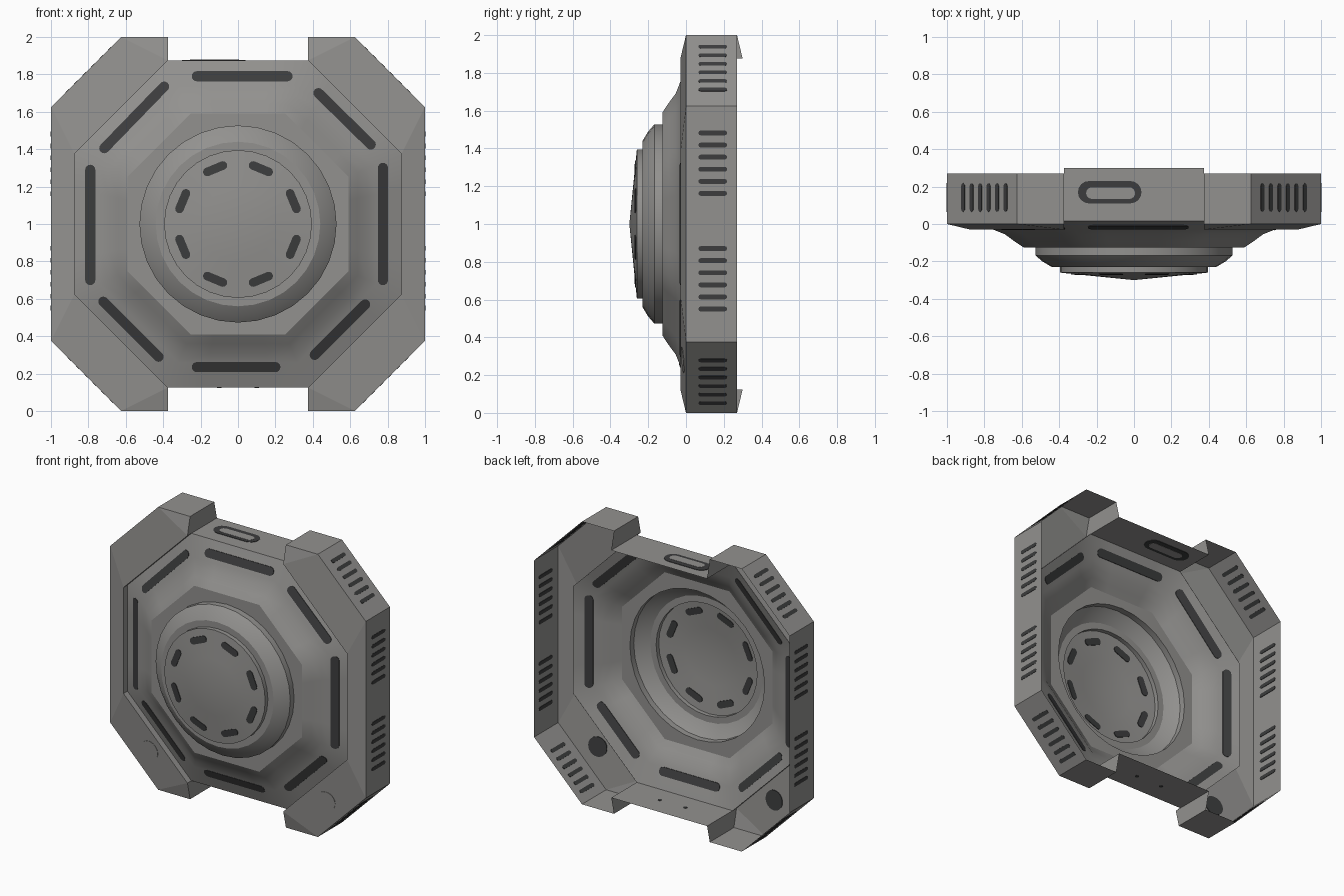
import bpy, bmesh, math
from mathutils import Vector

if "Cube" in bpy.data.objects:
    bpy.data.objects.remove(bpy.data.objects["Cube"])


def material(name, col):
    m = bpy.data.materials.new(name)
    m.diffuse_color = (*col, 1)
    m.use_nodes = True
    m.node_tree.nodes["Principled BSDF"].inputs["Base Color"].default_value = m.diffuse_color
    return m


GREY = material("warm grey shell", (0.29, 0.285, 0.275))
DARK = material("dark inlay", (0.045, 0.046, 0.047))


def finish(name, bm, mat, smooth=True):
    me = bpy.data.meshes.new(name)
    bm.to_mesh(me)
    bm.free()
    ob = bpy.data.objects.new(name, me)
    bpy.context.collection.objects.link(ob)
    me.materials.append(mat)
    if smooth:
        bpy.ops.object.select_all(action='DESELECT')
        ob.select_set(True)
        bpy.context.view_layer.objects.active = ob
        bpy.ops.object.shade_smooth_by_angle(angle=math.radians(30))
    return ob


# Below, h means height above the disc centre: z = 1 + h
def P(x, y, h):
    return Vector((x, y, 1 + h))


# ---- stepped front dish: octagon rings turning into round rings
K = 0.431                      # octagon corner ratio


def octagon(a):
    b = a * K
    c = [(a, b), (b, a), (-b, a), (-a, b), (-a, -b), (-b, -a), (b, -a), (a, -b)]
    out = []
    for i in range(8):
        p, q = c[i], c[(i + 1) % 8]
        out += [(p[0] + (q[0] - p[0]) * k / 4, p[1] + (q[1] - p[1]) * k / 4) for k in range(4)]
    return out


def circle(r):
    return [(r * math.cos(math.pi * (0.125 + i / 16)), r * math.sin(math.pi * (0.125 + i / 16)))
            for i in range(32)]


rings = [(octagon(a), y) for a, y in
         ((0.875, 0.015), (0.74, -0.035), (0.69, -0.055), (0.64, -0.092), (0.59, -0.125))]
rings += [(circle(r), y) for r, y in
          ((0.527, -0.125), (0.527, -0.168), (0.49, -0.2), (0.44, -0.23),
           (0.395, -0.23), (0.395, -0.26), (0.2, -0.28))]
bm = bmesh.new()
loops = [[bm.verts.new(P(x, y, h)) for x, h in pts] for pts, y in rings]
for A, B in zip(loops, loops[1:]):
    for i in range(32):
        j = (i + 1) % 32
        bm.faces.new((A[i], B[i], B[j], A[j]))
tip = bm.verts.new(P(0, -0.3, 0))
for i in range(32):
    bm.faces.new((loops[-1][i], tip, loops[-1][(i + 1) % 32]))
bmesh.ops.recalc_face_normals(bm, faces=bm.faces)
bm.faces.ensure_lookup_table()
if bm.faces[-1].normal.y > 0:
    bmesh.ops.reverse_faces(bm, faces=bm.faces)
finish("front_dish", bm, GREY)

# ---- side frames: open-backed shells with bevelled front
outer = [(0.375, 1), (0.625, 1), (1, 0.625), (1, -0.625), (0.625, -1), (0.375, -1)]
inner = [(0.375, 0.875), (0.375, 0.875), (0.875, 0.375),
         (0.875, -0.375), (0.375, -0.875), (0.375, -0.875)]
for s, side in ((1, "right"), (-1, "left")):
    bm = bmesh.new()

    def face(*pts):
        bm.faces.new([bm.verts.new(P(s * x, y, h)) for x, y, h in pts])

    for i in range(5):
        (ax, ah), (bx, bh) = outer[i], outer[i + 1]
        (cx, ch), (dx, dh) = inner[i], inner[i + 1]
        face((ax, 0, ah), (bx, 0, bh), (bx, 0.27, bh), (ax, 0.27, ah))     # outer wall
        bev = [(ax, 0, ah), (bx, 0, bh), (dx, -0.03, dh)]
        if inner[i] != inner[i + 1]:
            bev.append((cx, -0.03, ch))
            face((cx, -0.03, ch), (dx, -0.03, dh), (dx, 0.015, dh), (cx, 0.015, ch))
        face(*bev)                                                         # front bevel
    for t in (1, -1):                                                      # tab ends
        face((0.375, 0, t), (0.375, -0.03, t * 0.875), (0.375, 0.3, t * 0.875), (0.375, 0.27, t))
    bmesh.ops.remove_doubles(bm, verts=bm.verts, dist=1e-5)
    bmesh.ops.recalc_face_normals(bm, faces=bm.faces)
    big = max(bm.faces, key=lambda f: abs(f.calc_center_median().x))
    if big.normal.x * s < 0:
        bmesh.ops.reverse_faces(bm, faces=bm.faces)
    finish(side + "_frame", bm, GREY, smooth=False)

# ---- top and bottom bridge walls
for t, name in ((1, "top_wall"), (-1, "bottom_wall")):
    bm = bmesh.new()
    pts = [(-0.375, 0.015), (0.375, 0.015), (0.375, 0.3), (-0.375, 0.3)]
    bm.faces.new([bm.verts.new(P(x, y, t * 0.875)) for x, y in pts[::t]])
    finish(name, bm, GREY, smooth=False)


# ---- thin inlays that follow a surface
def capsule(p, q, r, n=8):
    a = math.atan2(q[1] - p[1], q[0] - p[0])
    out = []
    for c, start in ((q, a - math.pi / 2), (p, a + math.pi / 2)):
        out += [(c[0] + r * math.cos(start + math.pi * k / n),
                 c[1] + r * math.sin(start + math.pi * k / n)) for k in range(n + 1)]
    return out


def inlay(bm, outline, place, normal, front=0.003, back=0.003):
    n = Vector(normal).normalized()
    A = [bm.verts.new(place(u, v) + n * front) for u, v in outline]
    B = [bm.verts.new(place(u, v) - n * back) for u, v in outline]
    fs = [bm.faces.new(A), bm.faces.new(B[::-1])]
    for i in range(len(A)):
        j = (i + 1) % len(A)
        fs.append(bm.faces.new((A[j], A[i], B[i], B[j])))
    bmesh.ops.recalc_face_normals(bm, faces=fs)


FRONT = (0, -1, 0)


def on_plate(x, h):
    m = max(abs(x), abs(h), (abs(x) + abs(h)) / (1 + K))
    return P(x, 0.015 - 0.05 * (0.875 - m) / 0.135, h)


def on_dome(x, h):
    return P(x, -0.3 + 0.04 * math.hypot(x, h) / 0.395, h)


def on_frame(x, h):
    return P(x, -0.03 * (1.625 - abs(x) - abs(h)) / 0.375, h)


# eight long slots round the octagon
bm = bmesh.new()
for p, q in (((-0.22, 0.79), (0.265, 0.79)), ((-0.22, -0.765), (0.2, -0.765)),
             ((-0.79, -0.3), (-0.79, 0.29)), ((0.775, -0.3), (0.775, 0.3)),
             ((-0.715, 0.405), (-0.395, 0.735)), ((0.43, 0.7), (0.71, 0.425)),
             ((-0.72, -0.415), (-0.425, -0.71)), ((0.68, -0.43), (0.41, -0.7))):
    inlay(bm, capsule(p, q, 0.027), on_plate, FRONT)
finish("octagon_slots", bm, DARK, smooth=False)

# eight short slots on the dome
bm = bmesh.new()
for k in range(8):
    a = math.pi * (0.125 + k / 4)
    cx, ch = 0.32 * math.cos(a), 0.32 * math.sin(a)
    tx, th = -0.045 * math.sin(a), 0.045 * math.cos(a)
    inlay(bm, capsule((cx - tx, ch - th), (cx + tx, ch + th), 0.023), on_dome, FRONT, 0.004, 0.004)
finish("dome_slots", bm, DARK, smooth=False)

# vent rows on the side and corner walls
bm = bmesh.new()
for s in (1, -1):
    rows = [((1, 0.322), (0, 1), (1, 0)), ((1, -0.29), (0, 1), (1, 0)),
            ((0.8, 0.825), (1, -1), (1, 1)), ((0.79, -0.835), (1, 1), (1, -1))]
    for (cx, ch), d, n in rows:
        L = math.hypot(*d)
        for k in range(6):
            o = (k - 2.5) * 0.064 / L

            def on_wall(u, v):
                return P(s * (cx + d[0] * (o + v / L)), u, ch + d[1] * (o + v / L))
            inlay(bm, capsule((0.078, 0), (0.205, 0), 0.013, 4), on_wall, (s * n[0], 0, n[1]),
                  0.002, 0.003)
finish("side_vents", bm, DARK, smooth=False)


# port in the top wall: dark ring round a grey plug
def on_top(x, y):
    return P(x, y, 0.875)


bm = bmesh.new()
inlay(bm, capsule((-0.24, 0.17), (-0.02, 0.17), 0.06), on_top, (0, 0, 1))
finish("port_ring", bm, DARK, smooth=False)
bm = bmesh.new()
inlay(bm, capsule((-0.225, 0.165), (-0.025, 0.165), 0.031), on_top, (0, 0, 1), 0.0045, 0.0045)
finish("port_plug", bm, GREY, smooth=False)

# two pin holes in the bottom wall
bm = bmesh.new()
for x in (-0.1, 0.1):
    inlay(bm, capsule((x - 0.001, 0.15), (x + 0.001, 0.15), 0.012),
          lambda u, v: P(u, v, -0.875), (0, 0, -1))
finish("pin_holes", bm, DARK, smooth=False)

# round buttons in the lower corners: grey front, dark back
for name, mat, f, b in (("button_faces", GREY, 0.003, 0.0), ("button_backs", DARK, -0.001, 0.006)):
    bm = bmesh.new()
    for x, h in ((-0.68, -0.73), (0.7, -0.72)):
        inlay(bm, capsule((x - 0.001, h), (x + 0.001, h), 0.068, 12), on_frame, FRONT, f, b)
    finish(name, bm, mat, smooth=False)
